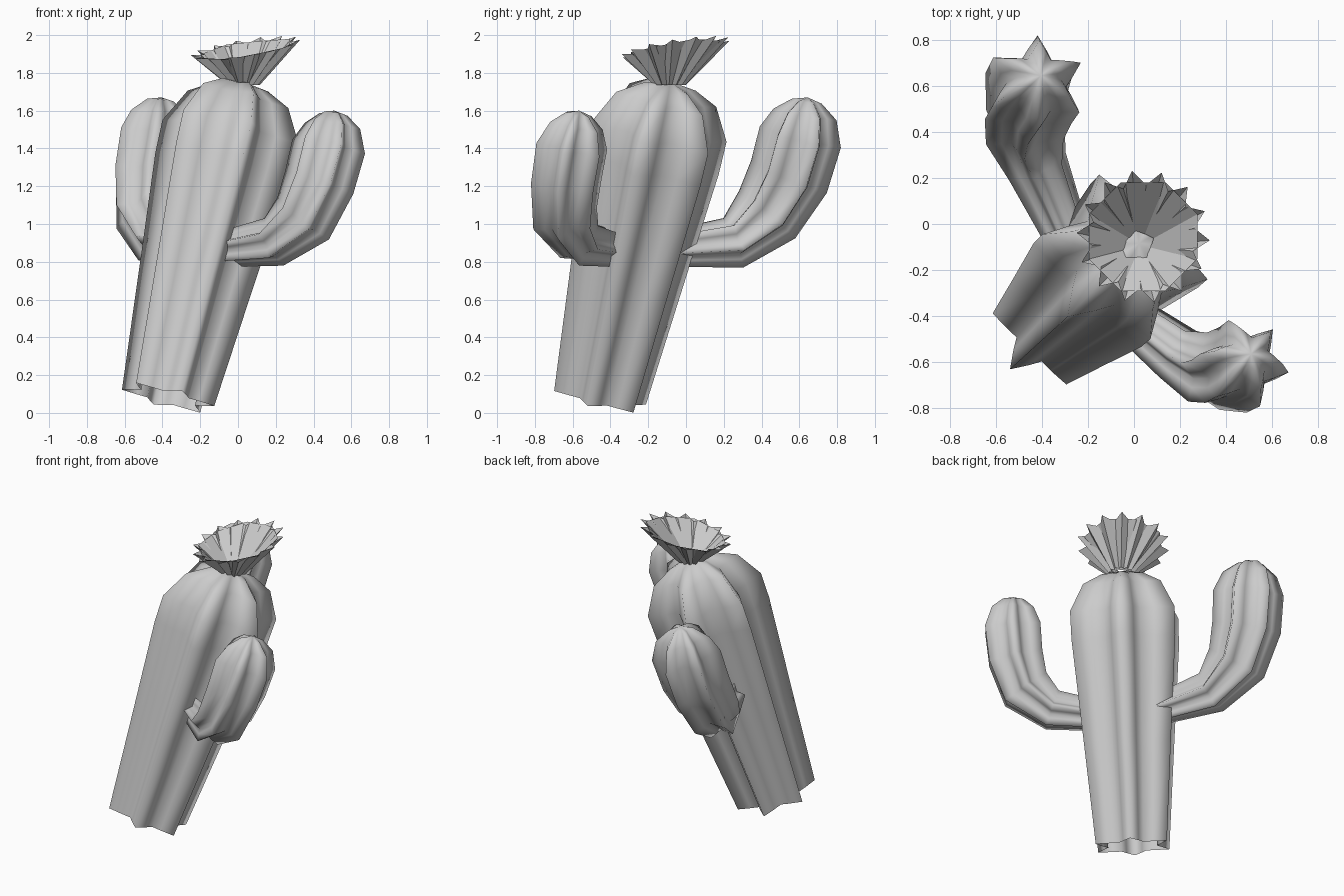
import bpy, math
from mathutils import Vector

if "Cube" in bpy.data.objects:
    bpy.data.objects.remove(bpy.data.objects["Cube"])

RIBS = 6
SECTION = (1.0, 0.73, 0.59, 0.73)   # rib tip, flank, valley, flank


def make(name, verts, faces, smooth):
    me = bpy.data.meshes.new(name)
    me.from_pydata([tuple(v) for v in verts], [], faces)
    me.polygons.foreach_set("use_smooth", [smooth] * len(faces))
    me.update()
    ob = bpy.data.objects.new(name, me)
    bpy.context.collection.objects.link(ob)
    return ob


def ribbed(name, path, apex, rib_azimuth):
    """Star-section tube along path [(x, y, z, radius)], closed at the apex, open below."""
    pts = [Vector(p[:3]) for p in path] + [Vector(apex)]
    n, sides = len(path), RIBS * len(SECTION)
    a = math.radians(rib_azimuth)
    d = Vector((math.cos(a), math.sin(a), 0))
    rings = []
    for i in reversed(range(n)):
        t = (pts[i + 1] - pts[max(i - 1, 0)]).normalized()
        d = (d - t * d.dot(t)).normalized()
        e = t.cross(d)
        ring = []
        for k in range(sides):
            ang = 2 * math.pi * k / sides
            r = path[i][3] * SECTION[k % len(SECTION)]
            ring.append(pts[i] + (d * math.cos(ang) + e * math.sin(ang)) * r)
        rings.insert(0, ring)
    verts = [v for ring in rings for v in ring] + [pts[-1]]
    faces = []
    for k in range(sides):
        j = (k + 1) % sides
        for i in range(n - 1):
            faces.append((i * sides + k, i * sides + j, (i + 1) * sides + j, (i + 1) * sides + k))
        faces.append(((n - 1) * sides + k, (n - 1) * sides + j, n * sides))
    return make(name, verts, faces, True)


# leaning trunk: (distance along axis, radius)
base = Vector((-0.37, -0.455, 0.08))
axis = Vector((0.223, 0.211, 0.952)).normalized()
profile = [(0, 0.257), (0.65, 0.315), (1.3, 0.375), (1.48, 0.378), (1.66, 0.28), (1.73, 0.15)]
ribbed("trunk", [(*(base + axis * w), r) for w, r in profile], base + axis * 1.76, 46)

# two upward-bending arms
ribbed("tall_arm", [(-0.28, -0.08, 0.87, 0.10), (-0.42, 0.25, 0.90, 0.142),
                    (-0.475, 0.43, 1.05, 0.195), (-0.46, 0.545, 1.25, 0.218),
                    (-0.425, 0.605, 1.46, 0.222), (-0.415, 0.63, 1.58, 0.17),
                    (-0.41, 0.64, 1.65, 0.08)], (-0.405, 0.645, 1.67), 28)
ribbed("short_arm", [(-0.05, -0.38, 0.87, 0.10), (0.19, -0.565, 0.905, 0.135),
                     (0.345, -0.64, 1.03, 0.18), (0.43, -0.635, 1.22, 0.195),
                     (0.48, -0.605, 1.41, 0.20), (0.50, -0.58, 1.52, 0.15),
                     (0.505, -0.57, 1.58, 0.075)], (0.51, -0.565, 1.60), 50)


def funnel(name, count, r_low, r_valley, r_tip, lift):
    """Flat-faced funnel with a slanted rim; alternate rim points may stick out as petal tips."""
    low, rim = Vector((0.03, -0.085, 1.735)), Vector((0.04, -0.055, 1.92))
    verts, faces = [], []
    for k in range(count):
        a = 2 * math.pi * k / count + math.pi / 8
        u = Vector((math.cos(a), math.sin(a), 0))
        r = r_valley if k % 2 else r_tip
        verts.append(low + u * r_low * (0.75 if k % 2 else 1))
        p = rim + u * r
        p.z += 0.15 * (u.x + u.y) * r + (0 if k % 2 else lift)
        verts.append(p)
    for k in range(count):
        j = (k + 1) % count
        faces.append((2 * k, 2 * j, 2 * j + 1, 2 * k + 1))
    return make(name, verts, faces, False)


# flower: plain inner cup and a ring of pointed petals
funnel("flower_cup", 8, 0.06, 0.255, 0.255, 0.01)
funnel("flower_petals", 28, 0.085, 0.225, 0.29, 0.015)
